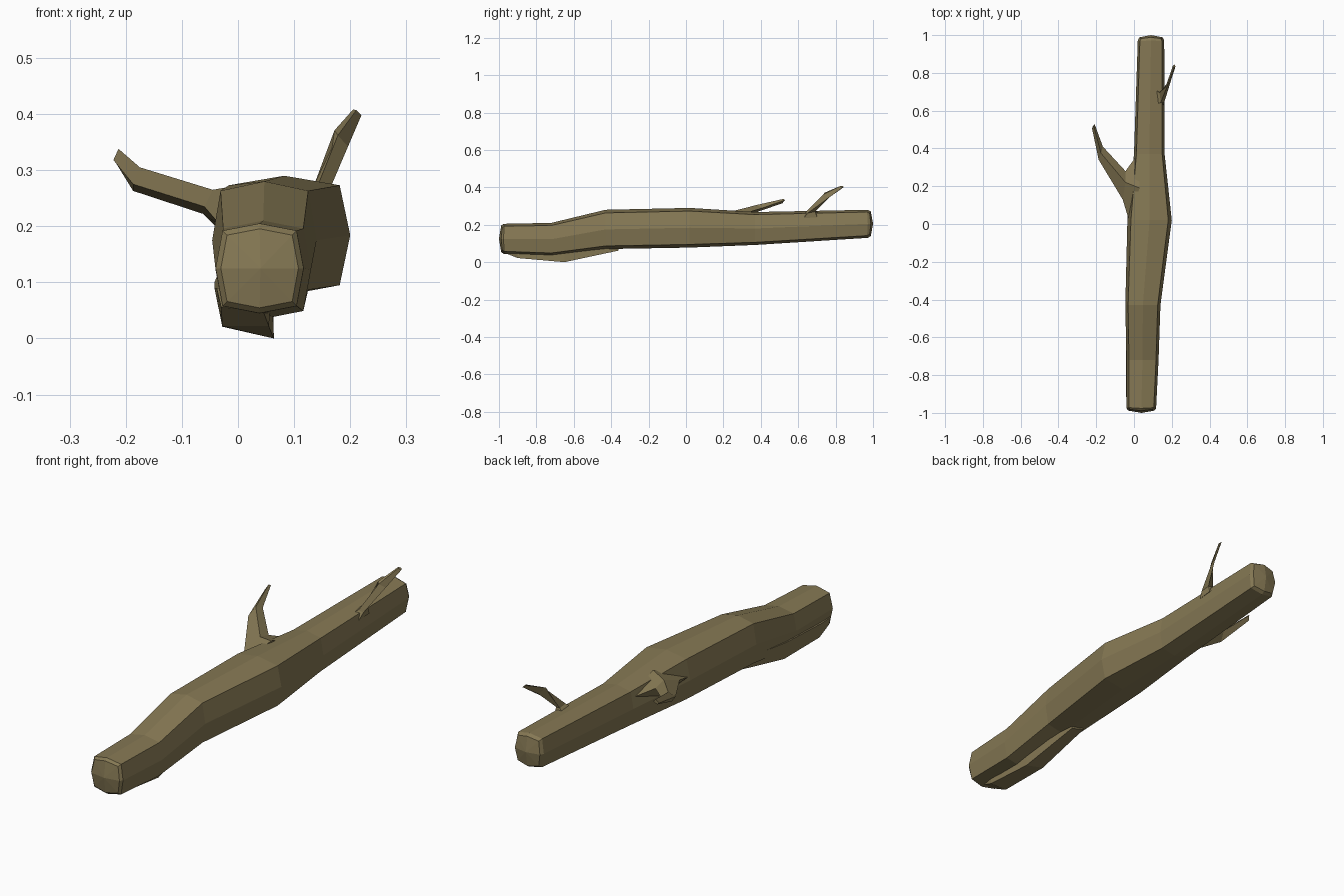
import bpy, bmesh

bark = bpy.data.materials.new("bark brown")
bark.diffuse_color = (0.235, 0.188, 0.088, 1)


def loft(name, rings, start=None, end=None):
    """Skin a list of rings; close each end with a fan to a point, or a flat face."""
    bm = bmesh.new()
    rows = [[bm.verts.new(p) for p in ring] for ring in rings]
    n = len(rows[0])
    for a, b in zip(rows, rows[1:]):
        for i in range(n):
            j = (i + 1) % n
            bm.faces.new((a[i], a[j], b[j], b[i]))
    for row, tip in ((rows[0], start), (rows[-1], end)):
        if tip:
            c = bm.verts.new(tip)
            for i in range(n):
                bm.faces.new((row[i], row[(i + 1) % n], c))
        else:
            bm.faces.new(row)
    bmesh.ops.recalc_face_normals(bm, faces=bm.faces)
    mesh = bpy.data.meshes.new(name)
    bm.to_mesh(mesh)
    bm.free()
    mesh.materials.append(bark)
    ob = bpy.data.objects.new(name, mesh)
    bpy.context.collection.objects.link(ob)
    return ob


# Squarish octagon: side points at full radius, corners pulled out to 0.84
OCT = [(1, 0), (.84, .84), (0, 1), (-.84, .84), (-1, 0), (-.84, -.84), (0, -1), (.84, -.84)]


def octagon(y, x0, x1, z0, z1, scale=1, bulge=0):
    cx, cz, rx, rz = (x0 + x1) / 2, (z0 + z1) / 2, (x1 - x0) / 2, (z1 - z0) / 2
    return [(cx + u * rx * scale, y + (bulge if u * v == 0 else 0), cz + v * rz * scale)
            for u, v in OCT]


# Log trunk: y, left, right, bottom, top; the sawn ends are rimmed and slightly domed
front = (-0.04, 0.117, 0.045, 0.205)
back = (0.02, 0.16, 0.13, 0.28)
loft("log_trunk", [
    octagon(-0.982, *front, scale=0.88, bulge=-0.006),
    octagon(-0.972, *front, bulge=-0.004),
    octagon(-0.72, -0.04, 0.13, 0.035, 0.21),
    octagon(-0.43, -0.046, 0.14, 0.07, 0.28),
    octagon(0.02, -0.035, 0.20, 0.078, 0.29),
    octagon(0.37, 0.0, 0.162, 0.092, 0.268),
    octagon(0.968, *back, bulge=0.004),
    octagon(0.982, *back, scale=0.88, bulge=0.006),
], start=(0.04, -1.0, 0.125), end=(0.09, 1.0, 0.205))


# Ridge of bark swelling under the front end: y, then x/z of four corners
def ridge(y, *xz):
    return [(x, y, z) for x, z in xz]


loft("under_ridge", [
    ridge(-0.965, (-0.038, 0.09), (-0.03, 0.056), (0.045, 0.048), (0.07, 0.09)),
    ridge(-0.90, (-0.042, 0.09), (-0.028, 0.022), (0.055, 0.022), (0.06, 0.09)),
    ridge(-0.65, (-0.042, 0.10), (-0.028, 0.021), (0.064, 0.0), (0.06, 0.10)),
    ridge(-0.36, (-0.03, 0.13), (-0.015, 0.08), (0.05, 0.062), (0.06, 0.13)),
])

# Left branch: rings of top, outer, bottom, inner points, flared at the trunk
loft("left_branch", [
    [(0.03, 0.19, 0.278), (-0.03, 0.03, 0.20), (0.0, 0.20, 0.16), (0.02, 0.37, 0.22)],
    [(-0.045, 0.22, 0.265), (-0.06, 0.13, 0.235), (-0.062, 0.20, 0.222), (-0.045, 0.28, 0.25)],
    [(-0.175, 0.375, 0.305), (-0.187, 0.34, 0.275), (-0.187, 0.365, 0.263), (-0.165, 0.41, 0.29)],
    [(-0.213, 0.52, 0.338), (-0.222, 0.505, 0.318), (-0.219, 0.515, 0.315), (-0.209, 0.53, 0.332)],
])

# Right twig: thin bent branch near the back end
loft("right_twig", [
    [(0.115, 0.71, 0.265), (0.115, 0.63, 0.255), (0.155, 0.63, 0.235), (0.158, 0.70, 0.24)],
    [(0.135, 0.695, 0.272), (0.142, 0.645, 0.272), (0.162, 0.65, 0.262), (0.157, 0.69, 0.27)],
    [(0.172, 0.74, 0.371), (0.178, 0.735, 0.362), (0.196, 0.76, 0.342), (0.188, 0.77, 0.35)],
    [(0.205, 0.835, 0.408), (0.211, 0.825, 0.407), (0.22, 0.835, 0.398), (0.214, 0.845, 0.402)],
])
